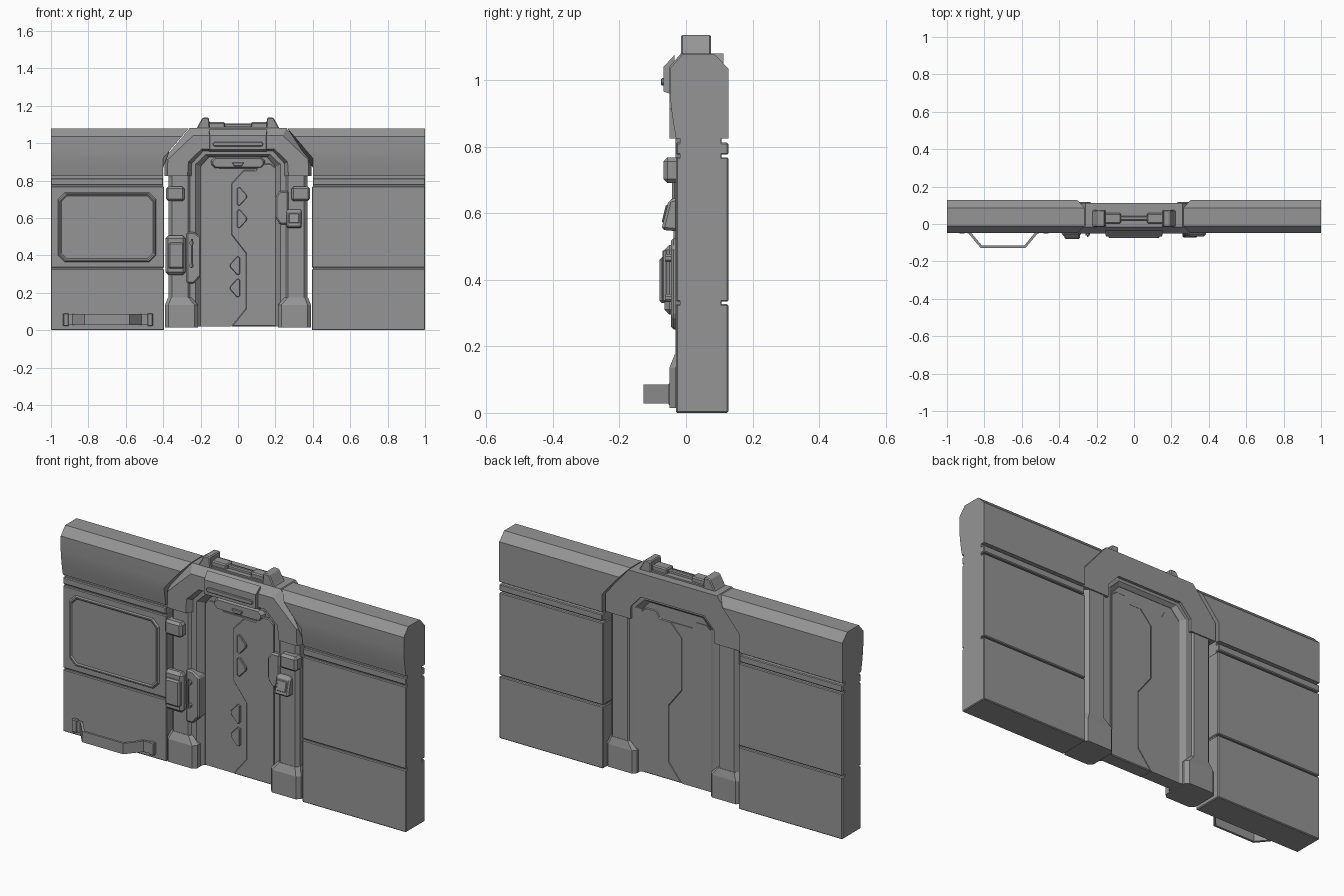
import bpy, bmesh

cube = bpy.data.objects.get("Cube")
if cube:
    bpy.data.objects.remove(cube, do_unlink=True)

GREY = (0.3, 0.3, 0.3, 1)
metal = bpy.data.materials.new("plain grey metal")
metal.use_nodes = True
metal.diffuse_color = GREY
metal.node_tree.nodes["Principled BSDF"].inputs["Base Color"].default_value = GREY


def loft(name, rings, bevel=0.0, smooth=False):
    """Skin matching closed rings of 3D points and cap both ends."""
    bm = bmesh.new()
    rows = [[bm.verts.new(p) for p in ring] for ring in rings]
    n = len(rows[0])
    for a, b in zip(rows, rows[1:]):
        for i in range(n):
            j = (i + 1) % n
            bm.faces.new((a[i], a[j], b[j], b[i]))
    bm.faces.new(rows[0])
    bm.faces.new(rows[-1])
    bmesh.ops.recalc_face_normals(bm, faces=bm.faces)
    mesh = bpy.data.meshes.new(name)
    bm.to_mesh(mesh)
    bm.free()
    mesh.materials.append(metal)
    ob = bpy.data.objects.new(name, mesh)
    bpy.context.collection.objects.link(ob)
    if bevel:
        mod = ob.modifiers.new("edge chamfer", "BEVEL")
        mod.width, mod.segments, mod.limit_method = bevel, 1, "ANGLE"
    if smooth:
        bpy.ops.object.select_all(action="DESELECT")
        ob.select_set(True)
        bpy.context.view_layer.objects.active = ob
        bpy.ops.object.shade_smooth_by_angle()
    return ob


def layers(name, steps, bevel=0.0):
    """Front outlines (x, z), each placed at a depth y."""
    return loft(name, [[(x, y, z) for x, z in pts] for pts, y in steps], bevel)


def plate(name, pts, y0, y1, bevel=0.0):
    return layers(name, [(pts, y0), (pts, y1)], bevel)


def rect(x0, x1, z0, z1, c=0.0):
    if not c:
        return [(x0, z0), (x1, z0), (x1, z1), (x0, z1)]
    return [(x0 + c, z0), (x1 - c, z0), (x1, z0 + c), (x1, z1 - c),
            (x1 - c, z1), (x0 + c, z1), (x0, z1 - c), (x0, z0 + c)]


def box(name, x0, x1, y0, y1, z0, z1, bevel=0.0):
    return plate(name, rect(x0, x1, z0, z1), y0, y1, bevel)


def flip(pts):
    return [(-x, z) for x, z in pts]


def arch(outer, inner):
    """Symmetric band from right-hand outer and inner lines, bottom to top."""
    return outer + flip(outer[::-1]) + flip(inner) + inner[::-1]


def dome(line):
    return line + flip(line[::-1])


# Wall halves: stacked panels with grooves and a sloping top cap
FRONT, BACK = -0.03, 0.127
CAP = [(FRONT, .825), (-.038, .87), (-.045, .92), (-.048, .96), (-.048, 1.035),
       (-.01, 1.078), (.085, 1.078), (BACK, 1.035), (BACK, .92), (BACK, .825)]
for side, s in (("left", 1), ("right", -1)):
    def wall(part, y0, y1, z0, z1, inner, bevel=0.004):
        x0, x1 = sorted((s * inner, s))
        box(f"{side}_wall_{part}", x0, x1, y0, y1, z0, z1, bevel)
    wall("lower_panel", FRONT, BACK, 0, .327, .395)
    wall("middle_panel", FRONT, BACK, .334, .768, .395)
    wall("trim_strip", FRONT, BACK, .776, .812, .4)
    wall("groove_core", -.018, .105, .3, .85, .4, 0)
    loft(f"{side}_wall_cap",
         [[(s, y, z) for y, z in CAP],
          [(s * (.4 - max(0, z - .92) * .86), y, z) for y, z in CAP]], smooth=True)

# Framed panel on the right wall
layers("wall_screen_rim", [(rect(-.962, -.438, .365, .735, .035), FRONT),
                           (rect(-.957, -.443, .37, .73, .035), -.037),
                           (rect(-.951, -.449, .376, .724, .033), -.037),
                           (rect(-.945, -.455, .382, .718, .03), -.0315)])

# Grab rail near the floor
RAIL = [(-.93, -.045), (-.885, -.05), (-.82, -.128), (-.58, -.128),
        (-.515, -.05), (-.46, -.045)]
BACKRAIL = [(-.93, -.033), (-.878, -.038), (-.813, -.116), (-.587, -.116),
            (-.522, -.038), (-.46, -.033)]
loft("grab_rail", [[(x, y, z) for x, y in RAIL + BACKRAIL[::-1]]
                   for z in (.028, .085)])
for x in (-.935, -.485):
    box("grab_rail_mount", x, x + .03, -.052, FRONT, .022, .09, .004)

# Door frame header
head_out = [(.392, .825), (.392, .92), (.258, 1.08)]
head_front = [(.378, .825), (.375, .912), (.24, 1.04)]
head_in = [(.245, .825), (.245, .89), (.185, .955)]
head_in_front = [(.27, .825), (.265, .9), (.195, .968)]
layers("frame_header", [(arch(head_out, head_in), .112),
                        (arch(head_out, head_in), -.015),
                        (arch(head_front, head_in_front), -.05)])
layers("header_plate", [(rect(-.155, .155, .955, 1.075), -.035),
                        (rect(-.15, .15, .965, 1.04), -.067)])
plate("header_grip", rect(-.135, .135, .983, 1.006, .008), -.075, -.06, .003)

# Inner jamb, with slanted reveal towards the door
jamb_out = [(.29, .02), (.29, .89), (.21, .975)]
jamb_in = [(.2, .02), (.2, .875), (.155, .925)]
jamb_wide = [(.228, .02), (.228, .885), (.172, .94)]
layers("inner_jamb", [(arch(jamb_out, jamb_wide), .098),
                      (arch(jamb_out, jamb_in), .08),
                      (arch(jamb_out, jamb_in), .01),
                      (arch(jamb_out, jamb_wide), -.02)])

# Pillars and their flared feet
for side, s in (("left", 1), ("right", -1)):
    def post(x0, x1, y0, y1, z):
        c = .018
        return [(s * x, y, z) for x, y in
                ((x0 + c, y0), (x1 - c, y0), (x1, y0 + c), (x1, y1 - c),
                 (x1 - c, y1), (x0 + c, y1), (x0, y1 - c), (x0, y0 + c))]
    loft(f"{side}_pillar", [post(.25, .372, -.032, .106, z) for z in (.1, .84)])
    loft(f"{side}_pillar_foot", [post(.215, .39, -.05, .118, .015),
                                 post(.215, .39, -.05, .118, .135),
                                 post(.248, .374, -.034, .108, .175)])
    x0, x1 = sorted((s * .285, s * .385))
    box(f"{side}_pillar_clamp", x0, x1, -.068, -.01, .69, .768, .012)

# Door leaves, split along a zigzag seam
SEAM = [(-.035, .02), (.042, .115), (.042, .41), (-.035, .51), (-.035, .785), (.03, .855)]
TOP = [(.095, .855), (.115, .89), (.175, .89), (.205, .865)]
right_leaf = SEAM + [(-.095, .855), (-.115, .89), (-.175, .89), (-.205, .865), (-.205, .02)]
left_leaf = SEAM + TOP + [(.205, .02)]
plate("right_door_leaf", right_leaf, .014, .082)
plate("left_door_leaf", left_leaf, .008, .082, .004)
plate("door_lintel", dome([(.21, .8), (.21, .88), (.16, .935)]), .02, .078)
layers("lintel_cover", [(rect(-.145, .145, .865, .925, .02), .02),
                        (rect(-.135, .135, .872, .918, .016), -.004)])
plate("lintel_latch", [(-.02, .876), (.02, .876), (.033, .897), (-.033, .897)], -.01, .01, .003)

# Direction markers on the door
for x, z, s in ((-.005, .715, 1), (-.005, .595, 1), (.01, .345, -1), (.01, .225, -1)):
    marker = [(x, z - .045), (x + s * .014, z - .05), (x + s * .052, z - .008),
              (x + s * .052, z + .008), (x + s * .014, z + .05), (x, z + .045)]
    plate("door_marker", marker, -.003, .012, .003)

# Lock block and control box on the right pillar
lock = [(-.275, .25), (-.235, .25), (-.198, .29), (-.198, .5), (-.235, .525), (-.275, .525)]
plate("lock_block", lock, -.045, .02, .008)
box("control_box", -.388, -.28, -.065, -.02, .295, .505, .015)
box("control_box_cover", -.372, -.288, -.08, -.05, .33, .468, .008)
for z in (.345, .465):
    plate("lock_handle_end", rect(-.26, -.236, z - .012, z + .012, .007), -.062, -.03)
box("lock_handle", -.252, -.244, -.07, -.058, .335, .488, .002)

# Side bracket and slanted keypad on the left pillar
bracket = [(.27, .565), (.225, .565), (.2, .6), (.2, .715), (.225, .745), (.27, .745)]
plate("side_bracket", bracket, -.042, .02, .008)
KEYPAD = [(-.02, .545), (-.074, .55), (-.052, .64), (-.02, .648)]
loft("keypad", [[(x, y, z) for y, z in KEYPAD] for x in (.258, .34)], .008)
loft("keypad_face", [[(x, y - .004, z) for y, z in
                      ((-.04, .572), (-.0695, .572), (-.0565, .625), (-.04, .625))]
                     for x in (.272, .326)], .003)

# Cable coupling on top of the header
for side, s in (("left", 1), ("right", -1)):
    lug = [(s * x, z) for x, z in ((.228, 1.07), (.215, 1.09), (.19, 1.136), (.155, 1.136), (.15, 1.07))]
    plate(f"{side}_top_lug", lug, -.015, .075, .005)
    x0, x1 = sorted((s * .07, s * .16))
    box(f"{side}_top_block", x0, x1, .002, .058, 1.07, 1.112, .006)
box("top_base", -.16, .16, -.005, .07, 1.07, 1.088)
box("top_rod", -.1, .1, .02, .042, 1.08, 1.104, .005)
